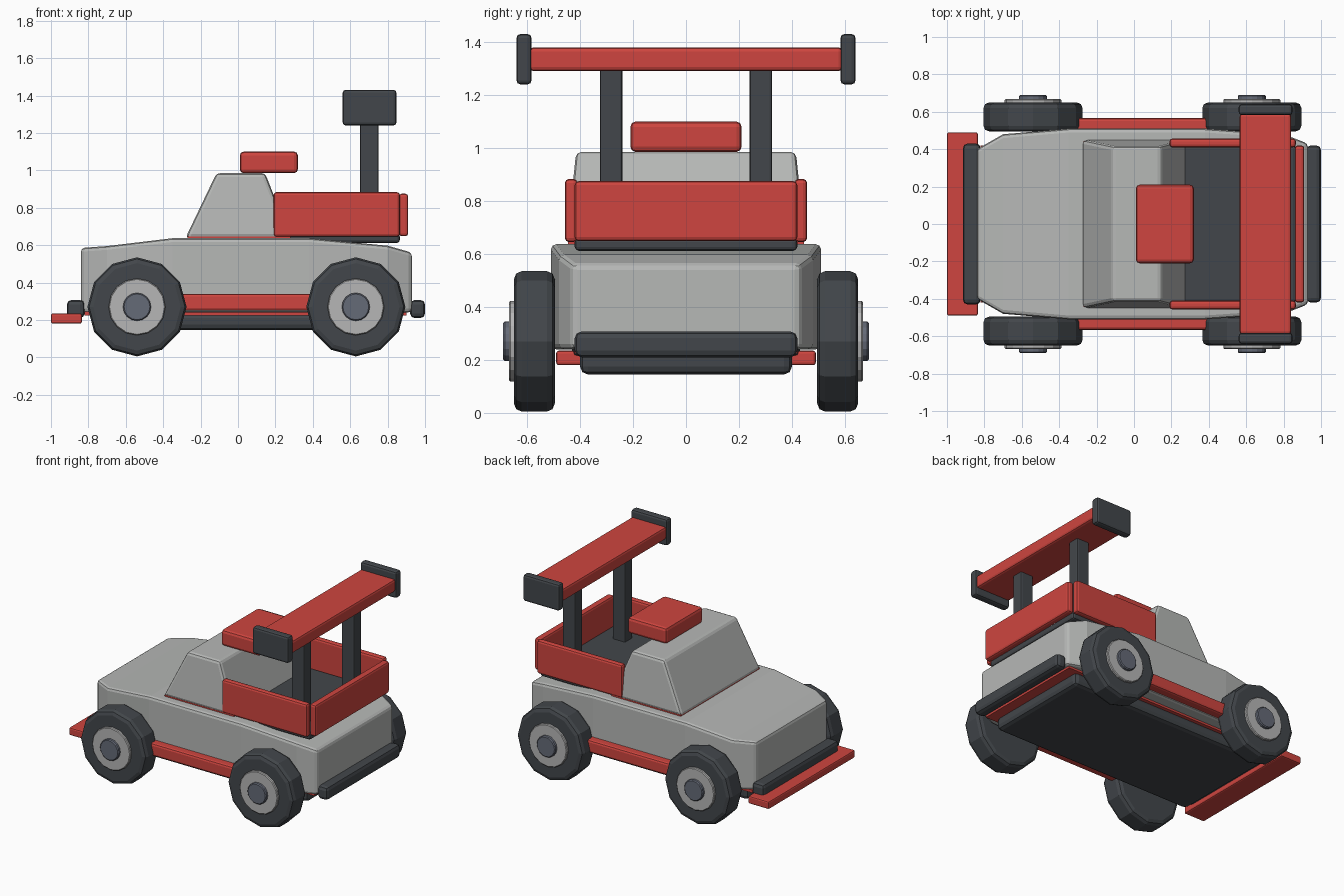
import bpy, bmesh, math

if "Cube" in bpy.data.objects:
    bpy.data.objects.remove(bpy.data.objects["Cube"])


def material(name, rgb):
    m = bpy.data.materials.new(name)
    m.diffuse_color = (*rgb, 1)
    m.use_nodes = True
    m.node_tree.nodes["Principled BSDF"].inputs["Base Color"].default_value = m.diffuse_color
    return m


RED = material("red paint", (0.62, 0.06, 0.05))
GREY = material("body grey", (0.47, 0.48, 0.47))
DARK = material("dark rubber", (0.055, 0.062, 0.07))
RIM = material("rim grey", (0.47, 0.47, 0.47))
HUB = material("hub slate", (0.13, 0.145, 0.185))


def finish(name, bm, mat, bevel=0.0, segments=2, limit=32):
    bmesh.ops.recalc_face_normals(bm, faces=bm.faces)
    me = bpy.data.meshes.new(name)
    bm.to_mesh(me)
    bm.free()
    me.materials.append(mat)
    ob = bpy.data.objects.new(name, me)
    bpy.context.collection.objects.link(ob)
    if bevel:
        mod = ob.modifiers.new("bevel", 'BEVEL')
        mod.width = bevel
        mod.segments = segments
        mod.limit_method = 'ANGLE'
        mod.angle_limit = math.radians(limit)
    return ob


def box(name, x, y, z, mat, bevel=0.015, segments=2):
    """Box from (min, max) pairs on each axis."""
    bm = bmesh.new()
    bmesh.ops.create_cube(bm, size=1)
    for v in bm.verts:
        for i, (a, b) in enumerate((x, y, z)):
            v.co[i] = (a + b) / 2 + v.co[i] * (b - a)
    return finish(name, bm, mat, bevel, segments)


def loft(name, rings, mat, bevel):
    """Skin a row of four-point rings and cap both ends."""
    bm = bmesh.new()
    rows = [[bm.verts.new(p) for p in r] for r in rings]
    for a, b in zip(rows, rows[1:]):
        for i in range(4):
            j = (i + 1) % 4
            bm.faces.new((a[i], a[j], b[j], b[i]))
    bm.faces.new(rows[0])
    bm.faces.new(rows[-1])
    return finish(name, bm, mat, bevel)


def disc(name, x, y0, y1, z, r, sides, mat, bevel, segments=1):
    """Cylinder lying along y with one vertex at the top."""
    bm = bmesh.new()
    rows = []
    for y in (y0, y1):
        rows.append([bm.verts.new((x + r * math.sin(2 * math.pi * i / sides), y,
                                   z + r * math.cos(2 * math.pi * i / sides)))
                     for i in range(sides)])
    for i in range(sides):
        j = (i + 1) % sides
        bm.faces.new((rows[0][i], rows[0][j], rows[1][j], rows[1][i]))
    for r_ in rows:
        bm.faces.new(r_)
    return finish(name, bm, mat, bevel, segments)


# Lower body: x, half width, top height
stations = [(-0.84, 0.40, 0.585), (-0.70, 0.48, 0.595), (-0.35, 0.51, 0.637),
            (0.38, 0.51, 0.637), (0.80, 0.48, 0.597), (0.93, 0.43, 0.56)]
loft("body", [[(x, -w, 0.24), (x, -w, t), (x, w, t), (x, w, 0.24)]
              for x, w, t in stations], GREY, 0.02)

# Cabin: z, front x, rear x, half width
loft("cabin", [[(a, -w, z), (b, -w, z), (b, w, z), (a, w, z)]
               for z, a, b, w in ((0.64, -0.28, 0.28, 0.45), (0.985, -0.115, 0.145, 0.415))],
     GREY, 0.02)
box("cabin_trim", (-0.27, 0.28), (-0.445, 0.445), (0.63, 0.646), RED, 0)
box("roof_scoop", (0.01, 0.32), (-0.21, 0.21), (0.985, 1.10), RED, 0.02)

# Truck bed
box("bed_floor", (0.22, 0.865), (-0.42, 0.42), (0.612, 0.66), DARK)
box("tailgate", (0.86, 0.91), (-0.42, 0.42), (0.648, 0.875), RED)

# Underside
box("chassis", (-0.77, 0.83), (-0.40, 0.40), (0.145, 0.24), DARK, 0.03)
box("under_trim", (-0.82, 0.90), (-0.42, 0.42), (0.225, 0.245), RED, 0)

# Bumpers and front splitter
box("rear_bumper", (0.92, 1.0), (-0.42, 0.42), (0.21, 0.307), DARK, 0.025)
box("front_bumper", (-0.915, -0.82), (-0.43, 0.43), (0.21, 0.307), DARK, 0.025)
box("front_splitter", (-1.0, -0.835), (-0.49, 0.49), (0.18, 0.235), RED, 0.01)

# Wing
box("wing", (0.565, 0.84), (-0.59, 0.59), (1.29, 1.38), RED)

for s, side in ((-1, "right"), (1, "left")):
    def span(a, b):
        return tuple(sorted((s * a, s * b)))
    box("bed_wall_" + side, (0.19, 0.865), span(0.41, 0.457), (0.645, 0.883), RED)
    box("side_skirt_" + side, (-0.38, 0.47), span(0.48, 0.567), (0.25, 0.34), RED)
    box("wing_post_" + side, (0.652, 0.752), span(0.24, 0.325), (0.65, 1.30), DARK, 0.01)
    box("wing_endplate_" + side, (0.56, 0.847), span(0.583, 0.64), (1.24, 1.43), DARK)
    # Wheels
    for x, end in ((-0.54, "front"), (0.63, "rear")):
        tag = end + "_" + side
        disc("tyre_" + tag, x, s * 0.495, s * 0.65, 0.27, 0.265, 12, DARK, 0.03, 2)
        disc("rim_" + tag, x, s * 0.60, s * 0.668, 0.27, 0.152, 16, RIM, 0.005)
        disc("hub_" + tag, x, s * 0.62, s * 0.69, 0.27, 0.075, 16, HUB, 0.006)
